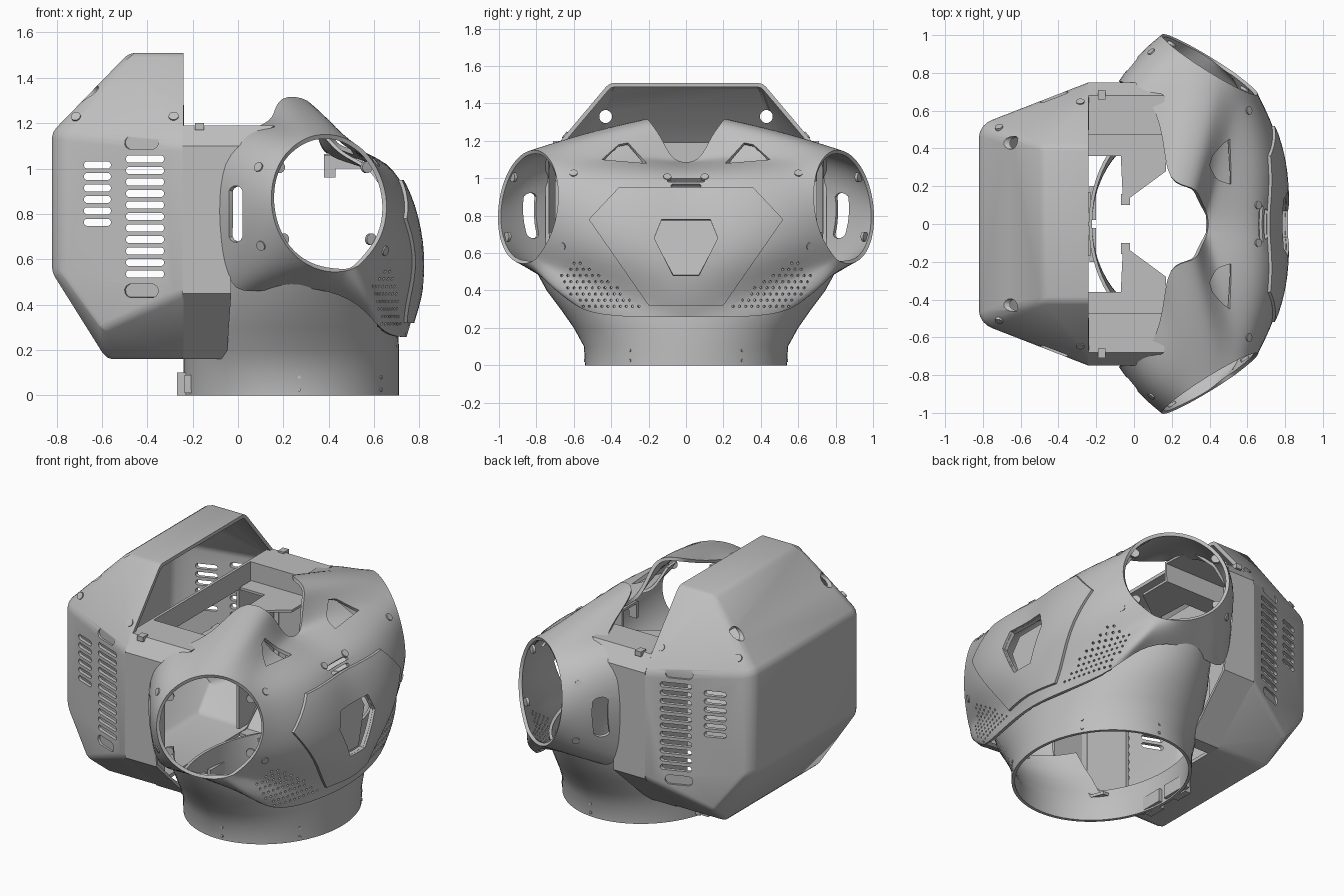
import bpy, bmesh
from math import sin, cos, pi, radians, copysign
from mathutils import Vector
from mathutils.bvhtree import BVHTree

cube = bpy.data.objects.get("Cube")
if cube:
    bpy.data.objects.remove(cube, do_unlink=True)

grey = bpy.data.materials.new("shell grey")
grey.use_nodes = True
tone = (0.52, 0.52, 0.52, 1)
grey.diffuse_color = tone
grey.node_tree.nodes["Principled BSDF"].inputs["Base Color"].default_value = tone


def add(name, mesh):
    ob = bpy.data.objects.new(name, mesh)
    bpy.context.scene.collection.objects.link(ob)
    return ob


def from_bm(name, bm):
    mesh = bpy.data.meshes.new(name)
    bm.to_mesh(mesh)
    bm.free()
    return add(name, mesh)


def to_bm(mesh):
    bm = bmesh.new()
    bm.from_mesh(mesh)
    return bm


def modify(ob, kind, **settings):
    m = ob.modifiers.new(kind.lower(), kind)
    for key, value in settings.items():
        setattr(m, key, value)


def boolean(ob, cutter, operation="DIFFERENCE"):
    cutter.hide_render = True
    modify(ob, "BOOLEAN", operation=operation, object=cutter, solver="EXACT")


def bake(ob):
    """Apply the modifiers, drop the cutters, shade and colour the part."""
    bpy.context.view_layer.update()
    deps = bpy.context.evaluated_depsgraph_get()
    mesh = bpy.data.meshes.new_from_object(ob.evaluated_get(deps))
    cutters = [m.object for m in ob.modifiers if m.type == "BOOLEAN"]
    ob.modifiers.clear()
    ob.data = mesh
    for c in cutters:
        bpy.data.objects.remove(c, do_unlink=True)
    mesh.materials.clear()
    mesh.materials.append(grey)
    mesh.polygons.foreach_set("use_smooth", [True] * len(mesh.polygons))
    mesh.set_sharp_from_angle(angle=radians(32))


def hulls(name, sets):
    """One object made of a convex solid per point set."""
    bm = bmesh.new()
    for pts in sets:
        vs = [bm.verts.new(p) for p in pts]
        bmesh.ops.convex_hull(bm, input=vs)
    bmesh.ops.delete(bm, geom=[v for v in bm.verts if not v.link_faces], context="VERTS")
    bmesh.ops.dissolve_limit(bm, angle_limit=0.02, verts=bm.verts[:], edges=bm.edges[:])
    bmesh.ops.recalc_face_normals(bm, faces=bm.faces[:])
    return from_bm(name, bm)


def prism(poly, axis, a, b):
    pts = []
    for t in (a, b):
        for p in poly:
            q = list(p)
            q.insert(axis, t)
            pts.append(q)
    return pts


def box(x0, x1, y0, y1, z0, z1):
    return prism([(x0, y0), (x1, y0), (x1, y1), (x0, y1)], 2, z0, z1)


def slot(u, v, hu, hv, n=12):
    """Round-ended outline; equal half sizes give a circle."""
    r = min(hu, hv)
    out = []
    for i in range(n):
        c, s = cos((i + 0.5) * 2 * pi / n), sin((i + 0.5) * 2 * pi / n)
        out.append((u + copysign(hu - r, c) + r * c, v + copysign(hv - r, s) + r * s))
    return out


def both(sets):
    return sets + [[(x, -y, z) for x, y, z in pts] for pts in sets]


def loft(bm, rings, closed=True):
    rows = [[bm.verts.new(p) for p in ring] for ring in rings]
    n = len(rows[0])
    for a, b in zip(rows, rows[1:]):
        for i in range(n if closed else n - 1):
            j = (i + 1) % n
            bm.faces.new((a[i], a[j], b[j], b[i]))


def face_outward(bm, core):
    bmesh.ops.recalc_face_normals(bm, faces=bm.faces[:])
    if sum(f.normal.dot(f.calc_center_median() - core) for f in bm.faces) < 0:
        bmesh.ops.reverse_faces(bm, faces=bm.faces[:])


def punch(bm, poly, axis, a, b):
    """Cut a convex outline out of an open skin, along one axis."""
    u, v = [i for i in range(3) if i != axis]
    us, vs = [p[0] for p in poly], [p[1] for p in poly]
    middle = Vector()
    middle[u], middle[v] = sum(us) / len(us), sum(vs) / len(vs)
    faces = []
    for f in bm.faces:
        cs = [w.co for w in f.verts]
        if (a < cs[0][axis] < b and min(c[u] for c in cs) < max(us)
                and max(c[u] for c in cs) > min(us) and min(c[v] for c in cs) < max(vs)
                and max(c[v] for c in cs) > min(vs)):
            faces.append(f)
    planes = []
    for p, q in zip(poly, poly[1:] + poly[:1]):
        co, no = Vector(), Vector()
        co[u], co[v] = p
        no[u], no[v] = q[1] - p[1], p[0] - q[0]
        no.normalize()
        if no.dot(middle - co) > 0:
            no.negate()
        planes.append((co, no))
        geom = set(faces)
        for f in faces:
            geom.update(f.edges)
            geom.update(f.verts)
        cut = bmesh.ops.bisect_plane(bm, geom=list(geom), dist=1e-5, plane_co=co, plane_no=no)
        faces = [g for g in cut["geom"] if isinstance(g, bmesh.types.BMFace)]
    inside = [f for f in faces
              if all(no.dot(f.calc_center_median() - co) < 0 for co, no in planes)]
    bmesh.ops.delete(bm, geom=inside, context="FACES")


# Torso skin: each half runs from the round arm opening to its outer border
# rows: angle on the arm opening, border point, outward bulge
border = [
    (-62, .76, 0, .26, .03), (-35, .82, 0, .48, .07), (-10, .79, 0, .70, .07),
    (12, .72, 0, .93, .05), (32, .63, 0, 1.04, .03), (46, .40, 0, 1.08, .03),
    (56, .38, .08, 1.10, .03), (68, .35, .13, 1.22, .02), (80, .33, .2, 1.31, .01),
    (95, .17, .21, 1.33, .01), (112, .16, .47, 1.21, .02), (133, .08, .69, 1.19, .02),
    (155, -.05, .75, 1.08, .02), (180, -.09, .76, .87, .02), (205, -.07, .75, .62, .02),
    (228, -.03, .74, .44, .01), (250, .15, .75, .47, 0), (270, .35, .78, .48, 0),
    (284, .54, .69, .41, .01), (290, .63, .57, .28, .03), (295, .71, .3, .255, .04)]
arm = Vector((.40, .845, .847))
forward, up = Vector((.85, -.53, 0)), Vector((-.06, -.1, 1))
core = Vector((.2, .2, .7))
rings = []
for k in range(5):
    t = k / 4
    ring = []
    for ang, x, y, z, bulge in border:
        a = radians(ang)
        p = (arm + .307 * (cos(a) * forward + sin(a) * up)).lerp(Vector((x, y, z)), t)
        if 0 < k < 4:
            p += (p - core).normalized() * bulge * sin(pi * t)
        ring.append(p)
    rings.append(ring)
bm = bmesh.new()
loft(bm, rings)
face_outward(bm, core)
torso = from_bm("torso_shell", bm)
modify(torso, "MIRROR", use_axis=(False, True, False))
modify(torso, "SUBSURF", levels=2)
bake(torso)
skin = torso.data.copy()

# Openings in the torso: side slots, badge recess, slits, scoops, perforation
badge = [(-.13, .78), (.13, .78), (.17, .68), (.07, .48), (-.07, .48), (-.17, .68)]
scoop = [(.21, 1.08), (.31, 1.19), (.36, 1.18), (.45, 1.10)]
bm = to_bm(skin)
tree = BVHTree.FromBMesh(bm)
punch(bm, slot(-.01, .8, .03, .125), 1, -1.2, 1.2)
punch(bm, badge, 0, .5, 1)
for i in range(3):
    punch(bm, slot(0, .93 + .03 * i, .06 + .02 * i, .009), 0, .5, .9)
for side in (1, -1):
    punch(bm, [(side * y, z) for y, z in scoop], 0, .25, .8)
    for row in range(8):
        z = .315 + .033 * row
        for col in range(15):
            y = .22 + .033 * col + .016 * (row % 2)
            if .24 + (z - .32) * 1.35 < y < min(.56 + (z - .3) * .8, .68 - (z - .47) * .8):
                punch(bm, slot(side * y, z, .007, .007, 6), 0, .45, 1)
bm.to_mesh(torso.data)
bm.free()
modify(torso, "SOLIDIFY", thickness=.02, offset=-1)
bake(torso)


def skin_plate(name, sets, lift, thick, hole=None):
    """Plate that follows the torso skin inside the given outlines."""
    mesh = skin.copy()
    shift = [v.co + v.normal * lift for v in mesh.vertices]
    for v, co in zip(mesh.vertices, shift):
        v.co = co
    ob = add(name, mesh)
    modify(ob, "SOLIDIFY", thickness=thick, offset=1)
    boolean(ob, hulls("plate_outline", sets), "INTERSECT")
    if hole:
        boolean(ob, hulls("plate_hole", [hole]))
    bake(ob)


# Raised chest plate, recessed badge floor and scoop floors
chest = [(-.36, .95), (.36, .95), (.52, .78), (.2, .32), (-.2, .32), (-.52, .78)]
skin_plate("chest_plate", [prism(chest, 0, .45, 1)], .001, .014, prism(badge, 0, .6, 1))
deep = [(.17, .94), (.29, 1.2), (.38, 1.2), (.51, .94)]
skin_plate("scoop_floors", both([prism(deep, 0, .25, .8)]), -.06, .015)
floor = [(.82 - (z - .47) * .18 - d, y * 1.08, z) for d in (.05, .065) for y, z in badge]
bake(hulls("badge_floor", [floor]))

# Flared waist collar
bm = bmesh.new()
levels = [(0, .54, .475), (.1, .545, .475), (.2, .6, .475), (.3, .67, .47),
          (.4, .745, .45), (.5, .80, .42)]
loft(bm, [[(.235 + rx * cos(i * pi / 32), ry * sin(i * pi / 32), z) for i in range(64)]
          for z, ry, rx in levels])
face_outward(bm, Vector((.235, 0, .25)))
bmesh.ops.delete(bm, geom=[v for v in bm.verts if v.co.x < -.1 and v.co.z > .25],
                 context="VERTS")
waist = from_bm("waist_collar", bm)
modify(waist, "SOLIDIFY", thickness=.018, offset=-1)
bake(waist)
bake(hulls("waist_clips", both([box(-.27, -.23, .06, .17, 0, .1),
                                box(-.235, -.2, .02, .2, .01, .09)])))

# Back housing with hood, open towards the chest
half = [(-.82, .49, .54), (-.82, .49, 1.16), (-.78, .54, 1.15), (-.78, .54, .54),
        (-.48, .41, 1.51), (-.24, .41, 1.51), (-.24, .68, 1.19), (-.24, .75, 1.1),
        (-.24, .75, .45), (-.24, .44, .16), (-.58, .44, .16), (-.6, .6, .29)]
housing = hulls("back_housing", [half + [(x, -y, z) for x, y, z in half]])
bm = to_bm(housing.data)
bmesh.ops.delete(bm, geom=[f for f in bm.faces if f.normal.x > .9], context="FACES")
side_tree = BVHTree.FromBMesh(bm)
bm.to_mesh(housing.data)
bm.free()
modify(housing, "BEVEL", width=.025, segments=2, limit_method="ANGLE", angle_limit=radians(20))
modify(housing, "SOLIDIFY", thickness=.022, offset=-1)
vents = [prism(slot(-.41, .535 + .0507 * i, .085, .016), 1, -1, 1) for i in range(11)]
vents += [prism(slot(-.62, .763 + .0505 * i, .06, .016), 1, -1, 1) for i in range(6)]
vents += both([prism(slot(.43, 1.33, .035, .035), 0, -.8, -.5)])
boolean(housing, hulls("vent_cutter", vents))

# Shallow oval dimples above and below the long vents
dimples = []
for z in (1.115, .46):
    p, n = side_tree.find_nearest(Vector((-.435, .7, z)))[:2]
    along = Vector((0, 0, 1)).cross(n).normalized()
    across = n.cross(along)
    dimples.append([p + along * u + across * v + n * d
                    for d in (-.012, .04) for u, v in slot(0, 0, .08, .03)])
boolean(housing, hulls("dimple_cutter", both(dimples)))
bake(housing)

# Side frames joining housing and torso: y, z, front end x
bm = bmesh.new()
frame = [(.47, 1.06, .17), (.47, 1.19, .17), (.68, 1.19, .16), (.75, 1.1, .04),
         (.75, 1.0, -.05), (.75, .45, -.03), (.44, .16, -.05), (.36, .16, -.08)]
for side in (1, -1):
    loft(bm, [[(-.245, y * side, z) for y, z, x in frame],
              [(x, y * side, z) for y, z, x in frame]], closed=False)
face_outward(bm, Vector((0, 0, .7)))
frames = from_bm("side_frames", bm)
modify(frames, "SOLIDIFY", thickness=.018, offset=-1)
bake(frames)

# Partition with a crossbar between housing and torso
panel = [(.36, .2), (.45, .2), (.7, .46), (.7, 1.06), (.36, 1.06)]
bake(hulls("partition", both([prism(panel, 0, -.262, -.245)])
           + [box(-.262, -.245, -.66, .66, 1.06, 1.19)]))

# Brackets inside the top opening, roof clips and the neck bracket
tray = [box(-.24, .17, .36, .47, 1.06, 1.075), box(-.07, -.02, .1, .16, 1.06, 1.075),
        prism([(-.07, .36), (-.06, .15), (-.02, .14), (.17, .28), (.17, .36)], 2, 1.06, 1.075)]
bake(hulls("top_brackets", both(tray)))
bake(hulls("roof_clips", both([box(-.19, -.15, .66, .71, 1.17, 1.2)])))
bake(hulls("neck_bracket", [box(.38, .48, -.07, .07, 1.05, 1.065)]
           + both([box(.38, .43, .06, .08, .96, 1.06), box(.43, .55, .06, .08, 1.0, 1.05)])))


# Screw heads seated on the skin
def screw(p, normal, r=.022):
    q = normal.to_track_quat("Z", "Y")
    return [p + q @ Vector((u, v, h)) for h in (-.01, .006) for u, v in slot(0, 0, r, r)]


spots = [(.10, .9, 1.0), (.12, .9, .67), (.61, .64, .65), (.60, .6, 1.02), (.66, .1, 1.01)]
heads = [screw(*tree.find_nearest(Vector(s))[:2]) for s in spots]
spots = [(-.72, .53, 1.24), (-.285, .66, 1.24)]
heads += [screw(*side_tree.find_nearest(Vector(s))[:2]) for s in spots]
heads += [screw(Vector((.27, .54, z)), Vector((0, 1, 0)), .008) for z in (.025, .08)]
heads += [screw(Vector((.63, .3, z)), Vector((.8, .6, 0)), .008) for z in (.025, .08)]
bake(hulls("screw_heads", both(heads)))

# Mounting lugs inside the arm openings
lugs = []
for ang in (35, 145, 215, 325):
    a = radians(ang)
    p = arm + .277 * (cos(a) * forward + sin(a) * up) - Vector((.53, .85, 0)) * .03
    lugs.append(screw(p, Vector((.53, .85, 0)), .026))
bake(hulls("arm_lugs", both(lugs)))
bpy.data.meshes.remove(skin)
